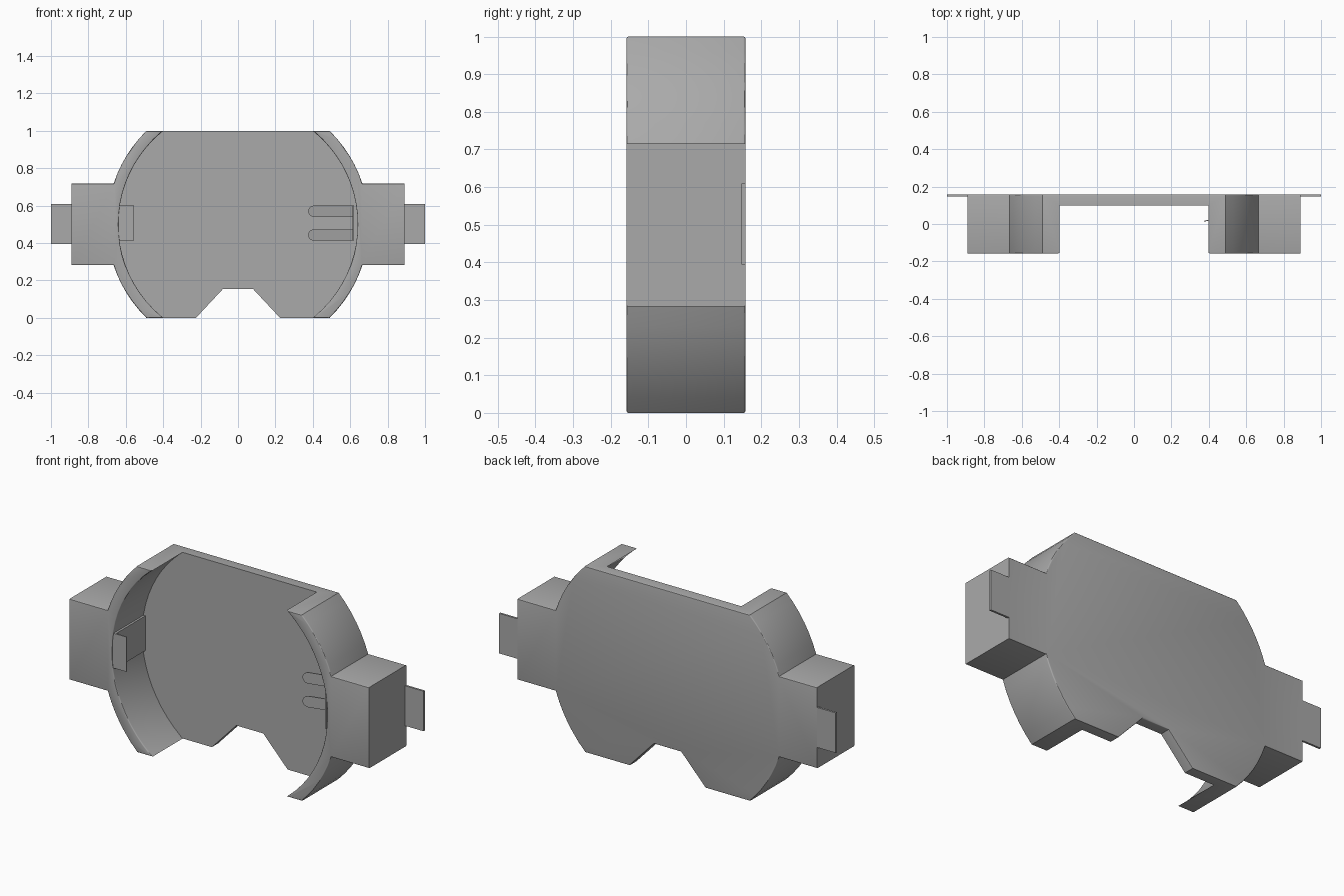
import bpy, bmesh, math
from mathutils import Vector

cube = bpy.data.objects.get("Cube")
if cube:
    bpy.data.objects.remove(cube, do_unlink=True)

FRONT, BACK, FLOOR = -0.158, 0.158, 0.10
MID_Z, R_OUT, R_IN = 0.5, 0.70, 0.64
BLOCK_X, BLOCK_H = 0.89, 0.2175

grey = bpy.data.materials.new("plain_grey")
grey.use_nodes = True
grey.diffuse_color = (0.4, 0.4, 0.4, 1)
grey.node_tree.nodes["Principled BSDF"].inputs["Base Color"].default_value = (0.4, 0.4, 0.4, 1)


def extrude_profile(name, points, y0, y1):
    """Extrude an (x, z) outline from y0 to y1."""
    bm = bmesh.new()
    face = bm.faces.new([bm.verts.new((x, y0, z)) for x, z in points])
    new = bmesh.ops.extrude_face_region(bm, geom=[face])["geom"]
    verts = [v for v in new if isinstance(v, bmesh.types.BMVert)]
    bmesh.ops.translate(bm, verts=verts, vec=(0, y1 - y0, 0))
    bmesh.ops.recalc_face_normals(bm, faces=bm.faces)
    mesh = bpy.data.meshes.new(name)
    bm.to_mesh(mesh)
    bm.free()
    mesh.materials.append(grey)
    obj = bpy.data.objects.new(name, mesh)
    bpy.context.collection.objects.link(obj)
    return obj


def box(name, x0, x1, y0, y1, z0, z1):
    return extrude_profile(name, [(x0, z0), (x1, z0), (x1, z1), (x0, z1)], y0, y1)


def arc(radius, a0, a1, steps, cx=0.0, cz=MID_Z):
    angles = [a0 + (a1 - a0) * i / steps for i in range(steps + 1)]
    return [(cx + radius * math.cos(a), cz + radius * math.sin(a)) for a in angles]


# Housing outline: nose notch, round sides and square end blocks
low = math.asin(0.5 / R_OUT)
high = math.asin(BLOCK_H / R_OUT)
half = [(0.08, 0.155), (0.225, 0)]
half += arc(R_OUT, -low, -high, 6)
half += [(BLOCK_X, MID_Z - BLOCK_H), (BLOCK_X, MID_Z + BLOCK_H)]
half += arc(R_OUT, high, low, 6)
outline = half + [(-x, z) for x, z in reversed(half)]
housing = extrude_profile("housing", outline, FRONT, BACK)

# Round cell pocket cut from the front
cutter = extrude_profile("pocket_cutter", arc(R_IN, 0, math.tau, 72)[:-1], -0.5, FLOOR)
cutter.hide_render = True
cut = housing.modifiers.new("pocket", "BOOLEAN")
cut.operation, cut.solver, cut.object = "DIFFERENCE", "EXACT", cutter
bpy.context.view_layer.objects.active = housing
housing.select_set(True)
bpy.ops.object.modifier_apply(modifier=cut.name)
bpy.data.objects.remove(cutter, do_unlink=True)

# Soft rims on the front and back faces, end faces left sharp
bm = bmesh.new()
bm.from_mesh(housing.data)
bmesh.ops.remove_doubles(bm, verts=bm.verts, dist=0.0005)


def is_rim(edge):
    a, b = (v.co for v in edge.verts)
    on_face = any(abs(a.y - y) < 0.001 and abs(b.y - y) < 0.001 for y in (FRONT, BACK))
    at_end = abs(a.x) > BLOCK_X - 0.001 and abs(b.x) > BLOCK_X - 0.001
    return on_face and not at_end and edge.calc_face_angle(0) > 1


bmesh.ops.bevel(bm, geom=[e for e in bm.edges if is_rim(e)], offset=0.01,
                segments=3, profile=0.5, affect="EDGES", clamp_overlap=True)
bm.to_mesh(housing.data)
bm.free()
bpy.ops.object.shade_smooth_by_angle(angle=math.radians(30))

# Solder tabs at both ends
for side, name in ((1, "left_tab"), (-1, "right_tab")):
    x0, x1 = sorted((side * 0.87, side * 1.0))
    box(name, x0, x1, BACK - 0.011, BACK, 0.395, 0.61)

# Right contact: upright plate with an inward lip
box("right_contact_plate", -0.638, -0.62, FRONT + 0.004, FLOOR, 0.413, 0.6)
box("right_contact_lip", -0.62, -0.555, FRONT + 0.004, FRONT + 0.010, 0.413, 0.6)

# Left contact: upright plate with two sloping spring fingers
box("left_contact_plate", 0.612, 0.62, -0.135, FLOOR, 0.413, 0.6)
for name, z in (("upper_spring_finger", 0.57), ("lower_spring_finger", 0.443)):
    r = 0.03
    tip = arc(r, math.pi / 2, math.pi * 1.5, 10, 0.375 + r, z)
    finger = extrude_profile(name, tip + [(0.614, z - r), (0.614, z + r)], 0.0, 0.005)
    for v in finger.data.vertices:
        v.co += Vector((0, 0.012 + (v.co.x - 0.375) * 0.25, 0))
